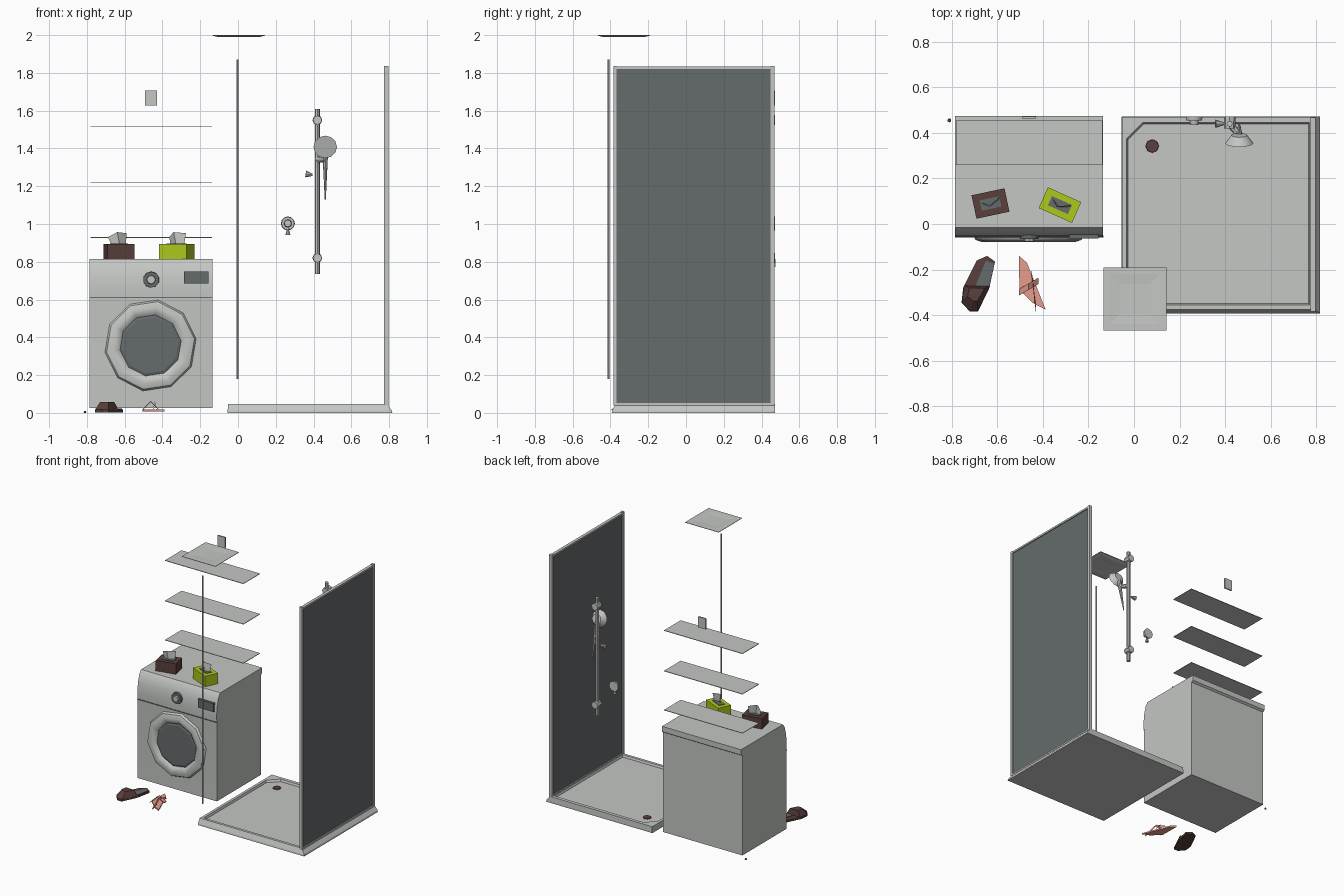
import bpy, bmesh, math
from mathutils import Matrix, Vector

if "Cube" in bpy.data.objects:
    bpy.data.objects.remove(bpy.data.objects["Cube"])


def mat(name, rgb):
    m = bpy.data.materials.new(name)
    m.diffuse_color = (*rgb, 1)
    m.use_nodes = True
    m.node_tree.nodes["Principled BSDF"].inputs["Base Color"].default_value = m.diffuse_color
    return m


GREY = mat("light grey", (0.55, 0.57, 0.55))
GLASS = mat("dark glass", (0.13, 0.145, 0.15))
BROWN = mat("dark brown", (0.10, 0.05, 0.045))
GREEN = mat("lime green", (0.42, 0.58, 0.012))
PINK = mat("salmon pink", (0.80, 0.34, 0.27))


def add(name, bm, mats, smooth=False):
    bmesh.ops.recalc_face_normals(bm, faces=bm.faces)
    me = bpy.data.meshes.new(name)
    bm.to_mesh(me)
    bm.free()
    for m in mats if isinstance(mats, list) else [mats]:
        me.materials.append(m)
    ob = bpy.data.objects.new(name, me)
    bpy.context.collection.objects.link(ob)
    if smooth:
        bpy.context.view_layer.objects.active = ob
        ob.select_set(True)
        bpy.ops.object.shade_smooth_by_angle(angle=math.radians(40))
        ob.select_set(False)
    return ob


def box(name, lo, hi, m, turn=0):
    """Box between two corners, turned about its own vertical axis."""
    lo, hi = Vector(lo), Vector(hi)
    bm = bmesh.new()
    M = (Matrix.Translation((lo + hi) / 2) @ Matrix.Rotation(math.radians(turn), 4, 'Z')
         @ Matrix.Diagonal((*(hi - lo), 1)))
    bmesh.ops.create_cube(bm, size=1, matrix=M)
    return add(name, bm, m)


def rod(name, a, b, r1, r2, m, n=10):
    """Round bar or cone from a to b."""
    a, b = Vector(a), Vector(b)
    bm = bmesh.new()
    M = Matrix.Translation((a + b) / 2) @ (b - a).to_track_quat('Z', 'Y').to_matrix().to_4x4()
    bmesh.ops.create_cone(bm, cap_ends=True, segments=n, radius1=r1, radius2=r2,
                          depth=(b - a).length, matrix=M)
    return add(name, bm, m, True)


def loft(name, loops, m, smooth=False, caps=(True, True)):
    """Skin a stack of closed loops with equal point counts."""
    bm = bmesh.new()
    rings = [[bm.verts.new(p) for p in l] for l in loops]
    n = len(rings[0])
    for p, q in zip(rings, rings[1:]):
        for i in range(n):
            j = (i + 1) % n
            bm.faces.new((p[i], p[j], q[j], q[i]))
    if caps[0]:
        bm.faces.new(rings[0][::-1])
    if caps[1]:
        bm.faces.new(rings[-1])
    return add(name, bm, m, smooth)


# Washing machine: side profile (y, z) pulled across x
profile = [(-0.055, 0.025), (-0.055, 0.61), (-0.058, 0.66), (-0.052, 0.73), (-0.035, 0.79),
           (-0.015, 0.815), (0.475, 0.815), (0.475, 0.775), (0.46, 0.765), (0.46, 0.025)]
loft("washing_machine_body", [[(x, y, z) for y, z in profile] for x in (-0.785, -0.135)], GREY, True)
box("panel_seam", (-0.786, -0.059, 0.607), (-0.134, -0.05, 0.613), GLASS)

# Round door: faceted ring and dark window
DX, DZ = -0.463, 0.357


def circle(r, y, n):
    return [(DX + r * math.cos(2 * math.pi * i / n + 0.15), y,
             DZ + r * math.sin(2 * math.pi * i / n + 0.15)) for i in range(n)]


loft("door_ring", [circle(r, y, 10) for r, y in
                   ((0.247, -0.05), (0.235, -0.07), (0.205, -0.08), (0.175, -0.072), (0.155, -0.05))],
     GREY, True, (False, False))
loft("door_window", [circle(0.168, -0.058, 10), circle(0.15, -0.064, 10)], GLASS)

# Control knob and display
rod("knob_base", (-0.46, -0.04, 0.705), (-0.46, -0.066, 0.705), 0.044, 0.042, GLASS, 10)
rod("knob", (-0.46, -0.06, 0.705), (-0.46, -0.077, 0.705), 0.026, 0.022, GREY, 8)
box("display", (-0.285, -0.064, 0.685), (-0.155, -0.045, 0.748), GLASS)

# Three wall shelves
for i, z in enumerate((0.928, 1.218, 1.518)):
    box(f"shelf_{i + 1}", (-0.782, 0.26, z - 0.002), (-0.138, 0.455, z + 0.002), GREY)

# Small wall plate
box("wall_plate", (-0.492, 0.462, 1.627), (-0.43, 0.472, 1.706), GREY)


# Tissue boxes with folded sheets
def tissue_box(tag, x, y, w, d, turn, m, opening):
    box(f"{tag}_tissue_box", (x - w / 2, y - d / 2, 0.815), (x + w / 2, y + d / 2, 0.893), m, turn)
    box(f"{tag}_box_opening", (x - w * .3, y - d * .22, 0.89), (x + w * .3, y + d * .22, 0.896),
        opening, turn)
    bm = bmesh.new()
    R = Matrix.Translation((x, y, 0.895)) @ Matrix.Rotation(math.radians(turn), 4, 'Z')
    low = [(-0.04, 0.012, 0), (0, -0.01, 0), (0.04, 0.01, 0)]
    top = [(-0.055, 0.025, 0.035), (-0.012, -0.012, 0.062), (0.045, 0.02, 0.056)]
    a = [bm.verts.new(R @ Vector(p)) for p in low]
    b = [bm.verts.new(R @ Vector(p)) for p in top]
    for i in range(2):
        bm.faces.new((a[i], a[i + 1], b[i + 1], b[i]))
    add(f"{tag}_tissue", bm, GREY)


tissue_box("brown", -0.63, 0.09, 0.148, 0.105, 12, BROWN, GLASS)
tissue_box("green", -0.325, 0.083, 0.16, 0.10, -24, GREEN, GLASS)


# Shower tray: sloped sides, raised rim, sunken floor with a cut corner
def tray_loop(x0, x1, y0, y1, z, cut):
    return [(x0, y0, z), (x1, y0, z), (x1, y1, z), (x0 + cut, y1, z), (x0, y1 - cut, z)]


loft("shower_tray", [tray_loop(-0.055, 0.817, -0.392, 0.472, 0.0, 0.003),
                     tray_loop(-0.055, 0.815, -0.39, 0.472, 0.012, 0.003),
                     tray_loop(-0.052, 0.79, -0.375, 0.47, 0.046, 0.003),
                     tray_loop(-0.032, 0.77, -0.355, 0.445, 0.046, 0.07),
                     tray_loop(-0.027, 0.765, -0.35, 0.44, 0.03, 0.07)], GREY)
rod("drain", (0.08, 0.342, 0.028), (0.08, 0.342, 0.035), 0.03, 0.028, BROWN, 8)

# Glass side wall with slim frame
box("glass_wall", (0.781, -0.37, 0.046), (0.789, 0.452, 1.822), GLASS)
for tag, y0, y1 in (("front", -0.385, -0.367), ("back", 0.448, 0.468)):
    box(f"{tag}_frame_post", (0.774, y0, 0.04), (0.796, y1, 1.837), GREY)
box("top_frame_rail", (0.774, -0.37, 1.82), (0.796, 0.45, 1.833), GREY)
box("bottom_frame_rail", (0.774, -0.37, 0.04), (0.796, 0.45, 0.052), GREY)

# Shower rail with brackets
rod("shower_rail", (0.42, 0.44, 0.735), (0.42, 0.44, 1.61), 0.013, 0.013, GREY, 8)
for tag, z in (("lower", 0.82), ("upper", 1.55)):
    rod(f"{tag}_rail_bracket", (0.42, 0.472, z), (0.42, 0.42, z), 0.026, 0.024, GREY, 8)

# Hand shower: tilted head, handle and holder
rod("shower_head", (0.462, 0.39, 1.418), (0.462, 0.355, 1.408), 0.035, 0.062, GREY, 12)
rod("shower_handle", (0.462, 0.385, 1.40), (0.462, 0.44, 1.13), 0.016, 0.003, GREY, 8)
rod("shower_holder", (0.42, 0.44, 1.34), (0.462, 0.39, 1.34), 0.016, 0.014, GREY, 8)
rod("rail_knob", (0.395, 0.44, 1.26), (0.358, 0.44, 1.265), 0.006, 0.018, GREY, 8)

# Mixer valve
rod("valve_plate", (0.264, 0.472, 1.003), (0.264, 0.455, 1.003), 0.037, 0.034, GREY, 12)
rod("valve_knob", (0.264, 0.46, 1.003), (0.264, 0.435, 1.003), 0.022, 0.018, GREY, 10)
rod("valve_outlet", (0.264, 0.455, 0.942), (0.264, 0.455, 0.975), 0.013, 0.005, GREY, 8)


# Square ceiling lamp with stepped frame
def square(r, z):
    return [(0.004 + sx * r, -0.329 + sy * r, z) for sx, sy in ((-1, -1), (1, -1), (1, 1), (-1, 1))]


loft("ceiling_lamp", [square(r, z) for r, z in
                      ((0.065, 1.993), (0.08, 1.99), (0.11, 1.99), (0.138, 1.997),
                       (0.138, 2.0), (0.11, 2.0), (0.08, 1.998), (0.065, 1.997))], GREY)

# Thin hanging cord
rod("pull_cord", (-0.003, -0.41, 0.18), (-0.003, -0.41, 1.87), 0.005, 0.005, GREY, 6)

# Brown slipper: sole plus closed toe
sole = [(-0.645, -0.14), (-0.61, -0.165), (-0.635, -0.28), (-0.685, -0.385), (-0.72, -0.385),
        (-0.757, -0.345), (-0.75, -0.28), (-0.69, -0.16)]
loft("brown_slipper_sole", [[(x, y, z) for x, y in sole] for z in (0.003, 0.018)], BROWN)
toe = [(-0.632, -0.275), (-0.685, -0.385), (-0.72, -0.385), (-0.757, -0.345), (-0.745, -0.27)]
loft("brown_slipper_toe", [[(x, y, 0.016) for x, y in toe],
                           [(-0.69 + (x + 0.69) * 0.6, -0.29 + (y + 0.29) * 0.5, 0.058)
                            for x, y in toe]], BROWN)
loft("brown_slipper_insole", [[(-0.695 + dx, y, z) for dx, y in
                               ((0.0, -0.27), (0.06, -0.27), (0.08, -0.175), (0.045, -0.16))]
                              for z in (0.017, 0.022)], GLASS)

# Pink sandal: thin sole and crossed straps
sole = [(-0.505, -0.14), (-0.47, -0.17), (-0.388, -0.375), (-0.44, -0.35), (-0.503, -0.29)]
loft("pink_sandal_sole", [[(x, y, z) for x, y in sole] for z in (0.008, 0.018)], PINK)
for i, (a, b) in enumerate((((-0.505, -0.30), (-0.42, -0.25)), ((-0.45, -0.21), (-0.43, -0.38)))):
    mid = ((a[0] + b[0]) / 2, (a[1] + b[1]) / 2)
    loft(f"pink_sandal_strap_{i + 1}",
         [[(x, y - 0.014, z), (x, y + 0.014, z), (x, y + 0.014, z + 0.005), (x, y - 0.014, z + 0.005)]
          for x, y, z in ((*a, 0.015), (*mid, 0.058), (*b, 0.015))], PINK)

# Small floor stop beside the machine
rod("floor_stop", (-0.81, 0.455, 0.0), (-0.81, 0.455, 0.01), 0.009, 0.004, GLASS, 6)
